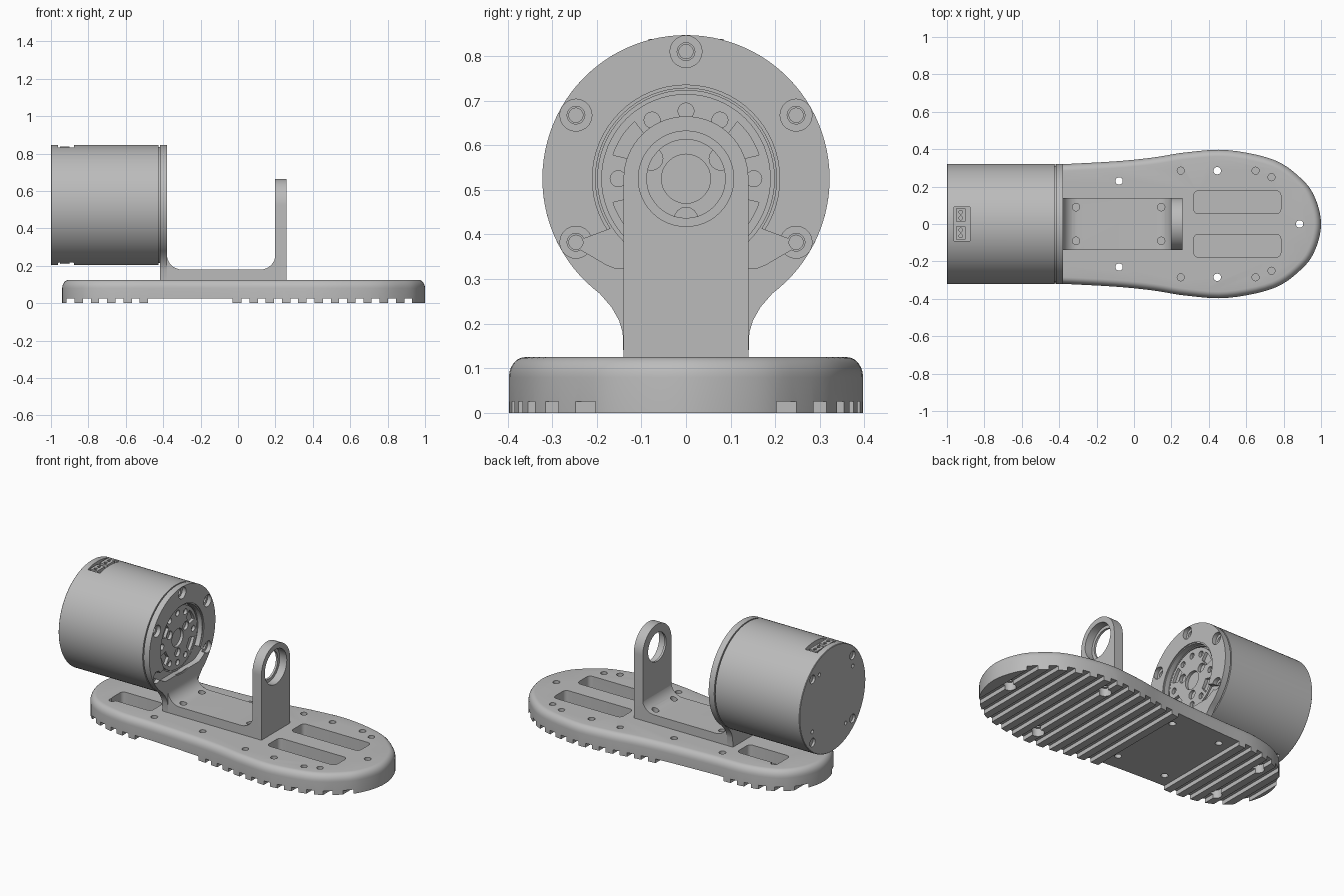
import bpy, bmesh
from math import sin, cos, pi, radians
from mathutils import Vector

cube = bpy.data.objects.get("Cube")
if cube:
    bpy.data.objects.remove(cube)

grey = bpy.data.materials.new("matte_grey")
grey.use_nodes = True
grey.diffuse_color = (0.5, 0.5, 0.5, 1)
grey.node_tree.nodes["Principled BSDF"].inputs["Base Color"].default_value = (0.5, 0.5, 0.5, 1)
AXIS_Z = 0.525          # height of the motor axis
RADIUS = 0.322          # motor housing radius
parts = []


def loft(name, loops):
    """Closed solid through a stack of equal-length point loops."""
    bm = bmesh.new()
    rings = [[bm.verts.new(p) for p in loop] for loop in loops]
    n = len(rings[0])
    for a, b in zip(rings, rings[1:]):
        for i in range(n):
            j = (i + 1) % n
            bm.faces.new((a[i], a[j], b[j], b[i]))
    bm.faces.new(rings[0])
    bm.faces.new(rings[-1])
    bmesh.ops.recalc_face_normals(bm, faces=bm.faces)
    mesh = bpy.data.meshes.new(name)
    bm.to_mesh(mesh)
    bm.free()
    mesh.materials.append(grey)
    obj = bpy.data.objects.new(name, mesh)
    bpy.context.collection.objects.link(obj)
    return obj


def prism(name, pts, axis, lo, hi):
    place = {"x": lambda u, v, w: (w, u, v),
             "y": lambda u, v, w: (u, w, v),
             "z": lambda u, v, w: (u, v, w)}[axis]
    return loft(name, [[place(u, v, w) for u, v in pts] for w in (lo, hi)])


def arc(cu, cv, r, start, end, steps):
    return [(cu + r * cos(radians(start + (end - start) * i / steps)),
             cv + r * sin(radians(start + (end - start) * i / steps)))
            for i in range(steps + 1)]


def disc(cu, cv, r, n=24):
    return arc(cu, cv, r, 0, 360, n)[:-1]


def rounded(u0, u1, v0, v1, r):
    return (arc(u1 - r, v1 - r, r, 0, 90, 5) + arc(u0 + r, v1 - r, r, 90, 180, 5)
            + arc(u0 + r, v0 + r, r, 180, 270, 5) + arc(u1 - r, v0 + r, r, 270, 360, 5))


def cut(obj, pts, axis, lo, hi):
    cutter = prism("cutter", pts, axis, lo, hi)
    cutter.hide_render = True
    mod = obj.modifiers.new("cut", "BOOLEAN")
    mod.operation, mod.solver, mod.object = "DIFFERENCE", "EXACT", cutter
    bpy.context.view_layer.objects.active = obj
    bpy.ops.object.modifier_apply(modifier=mod.name)
    bpy.data.objects.remove(cutter)


def polar(angle, r):
    return r * cos(radians(angle)), AXIS_Z + r * sin(radians(angle))


# Foot plate outline: smooth closed curve, mirrored across the long axis
half = [(0.97, 0.135), (0.9, 0.237), (0.75, 0.342), (0.5, 0.395), (0.28, 0.383),
        (0.1, 0.355), (-0.1, 0.335), (-0.38, 0.32), (-0.62, 0.31), (-0.8, 0.255), (-0.9, 0.15)]
knots = [Vector(p) for p in [(1, 0)] + half + [(-0.94, 0)] + [(x, -y) for x, y in reversed(half)]]
outline = []
for i in range(len(knots)):
    a, b, c, d = (knots[(i + k) % len(knots)] for k in (-1, 0, 1, 2))
    for s in range(5):
        t = s / 5
        outline.append((b * 2 + (c - a) * t + (a * 2 - b * 5 + c * 4 - d) * t ** 2
                        + (b * 3 - a - c * 3 + d) * t ** 3) / 2)


def inset(amount, z):
    ring = []
    for i, p in enumerate(outline):
        t = (outline[(i + 1) % len(outline)] - outline[i - 1]).normalized()
        ring.append((p.x - t.y * amount, p.y + t.x * amount, z))
    return ring


# Sole with rounded upper rim
steps = [i * pi / 12 for i in range(7)]
sole = loft("foot_plate", [inset(0, 0)] + [inset(0.036 * (1 - cos(a)), 0.08 + 0.045 * sin(a)) for a in steps])
parts.append(sole)

# Tread grooves and flat arch
grooves = [0.91 - 0.087 * k for k in range(11)] + [-0.895 + 0.087 * k for k in range(5)]
for x in grooves:
    cut(sole, rounded(x - 0.021, x + 0.021, -0.6, 0.6, 0.001), "z", -0.1, 0.025)
cut(sole, rounded(-0.48, -0.03, -0.6, 0.6, 0.001), "z", -0.1, 0.025)

# Pockets and screw holes in the sole
for side in (-1, 1):
    v0, v1 = sorted((side * 0.055, side * 0.178))
    cut(sole, rounded(0.32, 0.785, v0, v1, 0.025), "z", 0.05, 0.2)
    cut(sole, rounded(-0.75, -0.47, v0, v1, 0.025), "z", 0.05, 0.2)
    for x, y in ((0.25, 0.285), (0.65, 0.285), (0.735, 0.25)):
        cut(sole, disc(x, side * y, 0.019, 16), "z", 0.06, 0.2)
    for x in (-0.08, -0.41):
        cut(sole, disc(x, side * 0.23, 0.02, 16), "z", -0.1, 0.2)
for x, y in ((0.445, 0.285), (0.445, -0.285), (-0.73, 0.18), (-0.73, -0.18), (0.885, 0)):
    cut(sole, disc(x, y, 0.02, 16), "z", -0.1, 0.2)
    cut(sole, disc(x, y, 0.036, 20), "z", -0.1, 0.05)

# Bracket floor with filleted ends
floor = [(-0.4, 0.12), (0.23, 0.12), (0.23, 0.26)] + arc(0.12, 0.26, 0.08, 0, -90, 8)
floor += arc(-0.3, 0.26, 0.08, -90, -180, 8) + [(-0.4, 0.26)]
bracket = prism("bracket_floor", floor, "y", -0.14, 0.14)
for x in (-0.31, 0.145):
    for y in (-0.09, 0.09):
        cut(bracket, disc(x, y, 0.02, 16), "z", 0.13, 0.3)
parts.append(bracket)

# Upright bearing support with stepped bore
upright = prism("bearing_upright", [(-0.14, 0.12), (0.14, 0.12)] + arc(0, AXIS_Z, 0.14, 0, 180, 32), "x", 0.197, 0.258)
cut(upright, disc(0, AXIS_Z, 0.088, 48), "x", 0.1, 0.4)
cut(upright, disc(0, AXIS_Z, 0.107, 48), "x", 0.21, 0.4)
parts.append(upright)

# Mounting flange: disc flowing into a neck
neck = [(0.167, 0.237), (0.15, 0.207), (0.142, 0.18), (0.14, 0.12)]
flange = prism("motor_flange", arc(0, AXIS_Z, RADIUS, -53, 233, 80)
               + [(-y, z) for y, z in neck] + neck[::-1], "x", -0.418, -0.38)
cut(flange, disc(0, AXIS_Z, 0.203, 64), "x", -0.5, -0.3)
cut(flange, disc(0, AXIS_Z, 0.21, 64), "x", -0.386, -0.3)
slot = [(0.15, 0.42), (0.225, 0.392), (0.242, 0.385), (0.243, 0.37), (0.18, 0.333), (0.16, 0.325)]
cut(flange, slot + [(-y, z) for y, z in reversed(slot)], "x", -0.5, -0.3)
parts.append(flange)

# Motor housing with a shallow shadow gap behind the flange
motor = loft("motor_housing", [[(x, y, z) for y, z in disc(0, AXIS_Z, r, 96)] for x, r in
             ((-1, RADIUS - 0.003), (-0.997, RADIUS), (-0.425, RADIUS), (-0.425, RADIUS - 0.012), (-0.416, RADIUS - 0.012))])
cut(motor, disc(0, AXIS_Z, 0.198, 64), "x", -0.435, -0.3)

# Flange screws
for angle in (90, 30, 150, 210, 330):
    y, z = polar(angle, 0.285)
    cut(flange, disc(y, z, 0.02, 16), "x", -0.5, -0.3)
    cut(flange, disc(y, z, 0.036, 20), "x", -0.405, -0.3)
    cut(motor, disc(y, z, 0.016, 16), "x", -0.44, -0.3)

# Rear cover screws
for angle in (45, 135, 225, 315):
    cut(motor, disc(*polar(angle, 0.275), 0.026, 16), "x", -1.1, -0.985)
    cut(motor, disc(*polar(angle + 12, 0.235), 0.012, 12), "x", -1.1, -0.985)

# Cable sockets above and below
for lo, hi in ((0.818, 0.95), (0.1, 0.232)):
    cut(motor, rounded(-0.962, -0.877, -0.092, 0.092, 0.004), "z", lo, hi)
for base in (0.81, 0.21):
    for y in (-0.048, 0.048):
        socket = prism("cable_socket", rounded(-0.952, -0.9, y - 0.036, y + 0.036, 0.004), "z", base, base + 0.028)
        for dy in (-0.016, 0.016):
            top = base > 0.5
            cut(socket, disc(-0.926, y + dy, 0.01, 10), "z", base + (0.012 if top else -0.1), base + (0.1 if top else 0.016))
        parts.append(socket)
parts.append(motor)

# Output rotor with bolt circle, kidney pockets and centre bore
rotor = prism("output_rotor", disc(0, AXIS_Z, 0.19, 64), "x", -0.44, -0.412)
for angle in (0, 60, 90, 120, 180, 240, 270, 300):
    cut(rotor, disc(*polar(angle, 0.152), 0.018, 16), "x", -0.43, -0.3)
for angle in (33, 147, 213, 327):
    kidney = arc(0, AXIS_Z, 0.172, angle - 15, angle + 15, 8) + arc(0, AXIS_Z, 0.122, angle + 13, angle - 13, 8)
    cut(rotor, kidney, "x", -0.43, -0.3)
for angle in (30, 150, 270):
    cut(rotor, disc(*polar(angle, 0.09), 0.026, 16), "x", -0.43, -0.3)
cut(rotor, disc(0, AXIS_Z, 0.055, 32), "x", -0.43, -0.3)
parts.append(rotor)

# Smooth curved walls, keep edges crisp
bpy.ops.object.select_all(action="DESELECT")
for obj in parts:
    obj.select_set(True)
bpy.context.view_layer.objects.active = sole
bpy.ops.object.shade_smooth_by_angle(angle=radians(30))
